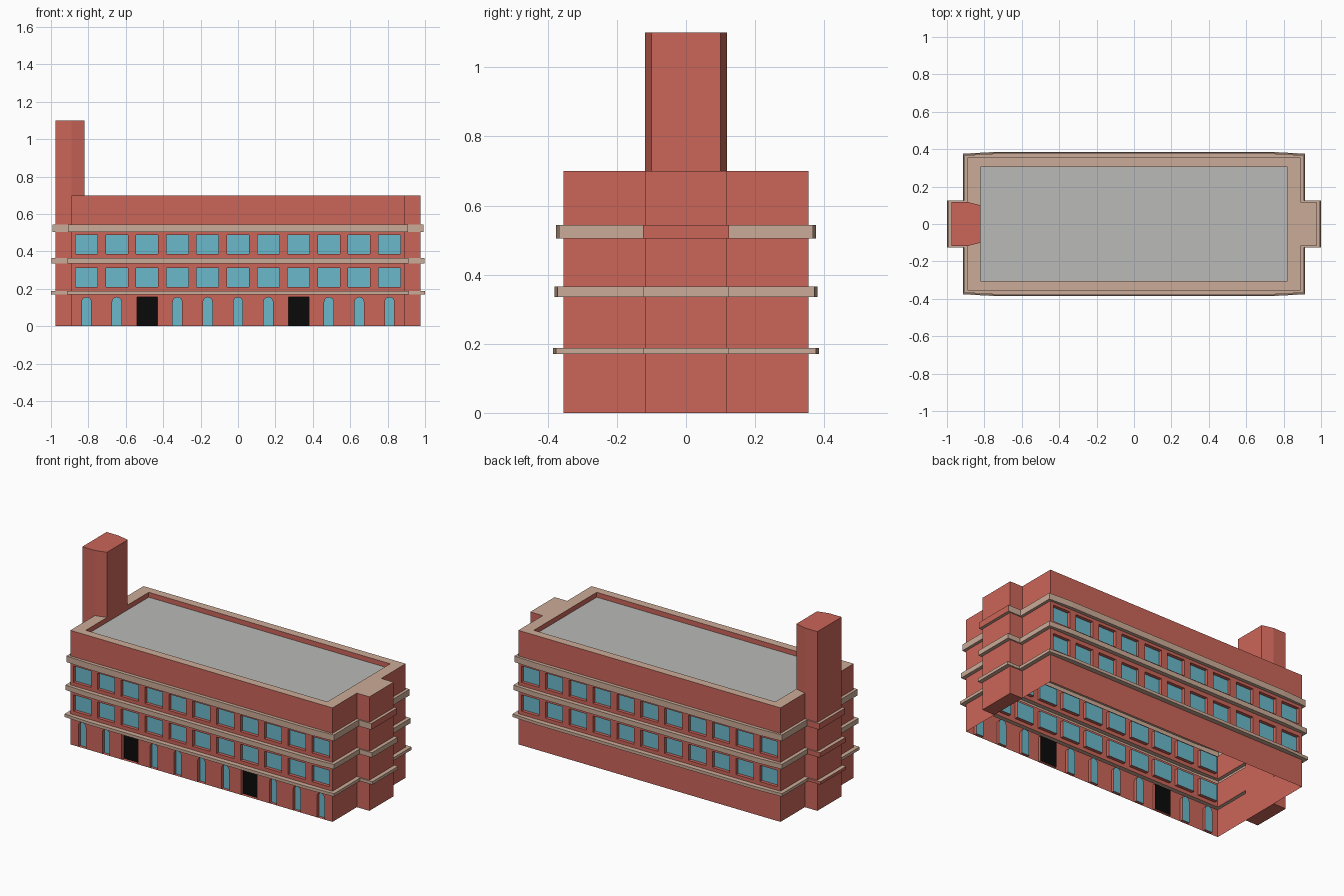
import bpy, math

if "Cube" in bpy.data.objects:
    bpy.data.objects.remove(bpy.data.objects["Cube"])

COLOURS = {
    "brick_red": (0.60, 0.13, 0.10, 1), "tan_stone": (0.60, 0.41, 0.31, 1),
    "window_blue": (0.145, 0.48, 0.60, 1), "roof_grey": (0.49, 0.49, 0.48, 1),
    "door_black": (0.003, 0.003, 0.003, 1)}
MATS = {}
for n, c in COLOURS.items():
    MATS[n] = bpy.data.materials.new(n)
    MATS[n].diffuse_color = c

parts = {}


def face(part, mat, pts):
    parts.setdefault((part, mat), []).append(pts)


# footprint: main block with a narrow wing at each end
X, Y, WX, WY = 0.89, 0.355, 0.975, 0.118
half = [(0.75, -Y), (X, -Y), (X, -WY), (WX, -WY), (WX, WY), (X, WY), (X, Y), (0.75, Y)]
base = half + [(-x, -y) for x, y in half]


def sgn(v):
    return 1 if v > 0 else -1


def band_ring(d):
    ring = []
    for x, y in base:
        dx = d * 0.84 if abs(x) > 0.8 else 0
        if abs(y) > 0.3:
            dy = d if abs(x) < 0.8 else d - 0.009
        else:
            dy = 0.007
        ring.append((x + sgn(x) * dx, y + sgn(y) * dy))
    return ring


def edges(ring):
    return [(i, (i + 1) % len(ring)) for i in range(len(ring))]


def wall_section(z0, z1):
    # end walls and wings; the long sides are made with openings
    for i, j in edges(base):
        (ax, ay), (bx, by) = base[i], base[j]
        if ay == by and abs(ay) == Y:
            continue
        face("brick_walls", "brick_red", [(ax, ay, z0), (bx, by, z0), (bx, by, z1), (ax, ay, z1)])


def long_wall(s, z0, z1, openings, depth=0.02):
    def P(u, z, d=0.0):
        return (s * u, -s * (Y - d), z)

    def quad(u0, u1, a, b):
        if u1 - u0 > 1e-5 and b - a > 1e-5:
            face("brick_walls", "brick_red", [P(u0, a), P(u1, a), P(u1, b), P(u0, b)])
    left = -X
    for cx, w, a, b, kind in openings:
        u0, u1 = cx - w / 2, cx + w / 2
        quad(left, u0, z0, z1)
        quad(u0, u1, z0, a)
        # outline of opening, from lower left over the head to lower right
        if kind == "arch":
            r = w / 2
            head = [(cx - r * math.cos(t * math.pi / 8), b - r + r * math.sin(t * math.pi / 8)) for t in range(9)]
        else:
            head = [(u0, b), (u1, b)]
        face("brick_walls", "brick_red", [P(*p) for p in head] + [P(u1, z1), P(u0, z1)])
        loop = [(u0, a)] + head + [(u1, a)]
        for p, q in zip(loop, loop[1:] + loop[:1]):
            face("opening_reveals", "brick_red", [P(*p), P(*p, depth), P(*q, depth), P(*q)])
        name, mat = ("doors", "door_black") if kind == "door" else ("windows", "window_blue")
        face(name, mat, [P(*p, depth) for p in reversed(loop)])
        left = u1
    quad(left, X, z0, z1)


# storeys: height range and openings
cols = [-0.81 + 0.162 * i for i in range(11)]
ground = [(c, 0.11, 0.0, 0.155, "door") if i in (2, 7) else (c, 0.05, 0.0, 0.155, "arch")
          for i, c in enumerate(cols)]
first = [(c, 0.118, 0.21, 0.31, "window") for c in cols]
second = [(c, 0.118, 0.387, 0.487, "window") for c in cols]
storeys = [(0, 0.17, ground), (0.188, 0.335, first), (0.365, 0.505, second), (0.543, 0.70, [])]
for z0, z1, op in storeys:
    wall_section(z0, z1)
    long_wall(1, z0, z1, op)
    long_wall(-1, z0, z1, [] if op is ground else op)

# projecting stone bands between the storeys
for z0, z1, d in [(0.17, 0.188, 0.03), (0.335, 0.365, 0.026), (0.505, 0.543, 0.021)]:
    ring = band_ring(d)
    for i, j in edges(ring):
        a, b, A, B = base[i], base[j], ring[i], ring[j]
        mx, my = (A[0] + B[0]) / 2, (A[1] + B[1]) / 2
        # plain brick faces around the tower and on the right wing's top band
        red = mx < -0.98 or (mx < -0.92 and 0 < my < 0.2) or (mx > 0.98 and z0 > 0.5)
        face("stone_bands", "brick_red" if red else "tan_stone",
             [(*A, z0), (*B, z0), (*B, z1), (*A, z1)])
        face("stone_bands", "tan_stone", [(*b, z0), (*B, z0), (*A, z0), (*a, z0)])
        face("stone_bands", "tan_stone", [(*A, z1), (*B, z1), (*b, z1), (*a, z1)])


def flat(part, mat, x0, x1, y0, y1, z, up=True):
    p = [(x0, y0, z), (x1, y0, z), (x1, y1, z), (x0, y1, z)]
    face(part, mat, p if up else p[::-1])


# parapet top, its inner faces, and the sunken roof
IX, IY, TOP, ROOF = 0.82, 0.305, 0.70, 0.67
for s in (-1, 1):
    flat("parapet_top", "tan_stone", -X, X, *sorted((s * IY, s * Y)), TOP)
    flat("parapet_top", "tan_stone", *sorted((s * IX, s * X)), -IY, IY, TOP)
    flat("parapet_top", "tan_stone", *sorted((s * X, s * WX)), -WY, WY, TOP)
    flat("wing_bottom", "brick_red", *sorted((s * X, s * WX)), -WY, WY, 0, False)
    face("wing_inner_wall", "brick_red",
         [(s * X, -s * WY, 0), (s * X, s * WY, 0), (s * X, s * WY, TOP), (s * X, -s * WY, TOP)])
inner = [(IX, -IY), (IX, IY), (-IX, IY), (-IX, -IY)]
for i, j in edges(inner):
    a, b = inner[i], inner[j]
    face("parapet_inner", "brick_red", [(*b, ROOF), (*a, ROOF), (*a, TOP), (*b, TOP)])
flat("roof", "roof_grey", -IX, IX, -IY, IY, ROOF)

# stair tower on the left end
tower = [(-WX, -WY), (-X, -WY), (-IX, -0.10), (-IX, 0.10), (-X, WY), (-WX, WY)]
for i, j in edges(tower):
    a, b = tower[i], tower[j]
    face("tower", "brick_red", [(*a, TOP), (*b, TOP), (*b, 1.10), (*a, 1.10)])
face("tower", "brick_red", [(*p, 1.10) for p in tower])

# turn the collected faces into objects
for (part, mat), polys in parts.items():
    verts, faces = [], []
    for p in polys:
        faces.append(list(range(len(verts), len(verts) + len(p))))
        verts += p
    me = bpy.data.meshes.new(part)
    me.from_pydata(verts, [], faces)
    me.materials.append(MATS[mat])
    me.update()
    ob = bpy.data.objects.new(part, me)
    bpy.context.scene.collection.objects.link(ob)

for m in bpy.data.materials:
    if m.users and not m.is_grease_pencil:
        m.use_nodes = True
        m.node_tree.nodes["Principled BSDF"].inputs["Base Color"].default_value = m.diffuse_color
